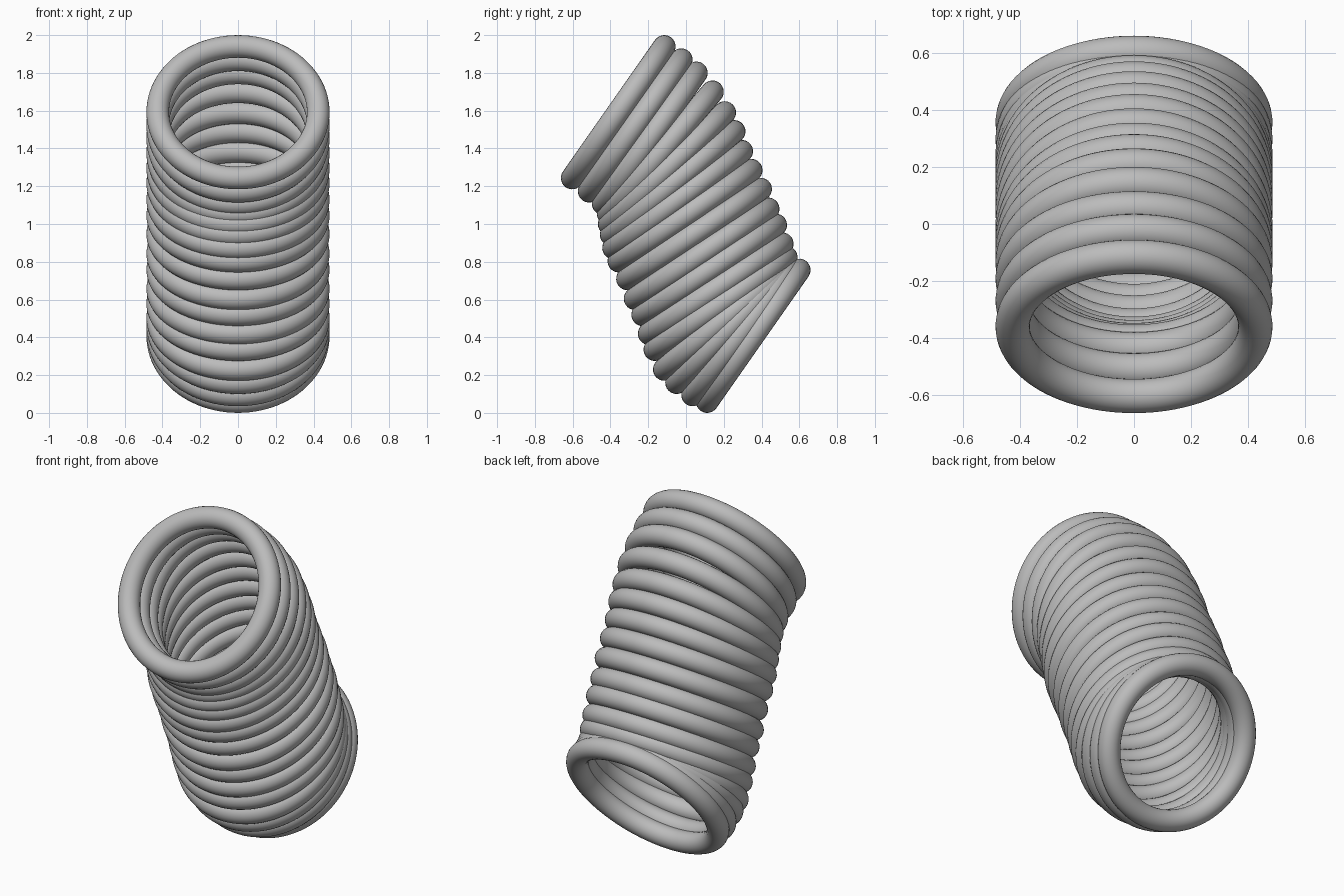
import bpy
from math import radians, cos, sin

cube = bpy.data.objects.get("Cube")
if cube:
    bpy.data.objects.remove(cube, do_unlink=True)

MAJOR, MINOR = 0.425, 0.06

grey = bpy.data.materials.new("spring_grey")
grey.use_nodes = True
colour = (0.5, 0.5, 0.5, 1)
grey.diffuse_color = colour
grey.node_tree.nodes["Principled BSDF"].inputs["Base Color"].default_value = colour

# Back end of each coil (y, z) and its tilt in degrees, from the top down
upper_coils = [(-0.115, 1.94, 55), (-0.025, 1.87, 55), (0.055, 1.80, 54.5),
               (0.14, 1.70, 49.5), (0.205, 1.59, 44), (0.255, 1.49, 40),
               (0.295, 1.385, 37), (0.345, 1.285, 34.5), (0.395, 1.185, 34),
               (0.435, 1.08, 34), (0.475, 0.995, 34)]
# Front end of each coil and its tilt, for the fanned lower end
lower_coils = [(-0.195, 0.42, 34), (-0.165, 0.335, 35), (-0.115, 0.23, 40),
               (-0.05, 0.16, 46), (0.035, 0.095, 52), (0.112, 0.06, 55)]


def coil(number, y, z, tilt, side):
    """Add one ring, given the end of its centre line on one side."""
    a = radians(tilt)
    bpy.ops.mesh.primitive_torus_add(
        major_radius=MAJOR, minor_radius=MINOR,
        major_segments=96, minor_segments=24,
        location=(0, y - side * MAJOR * cos(a), z - side * MAJOR * sin(a)),
        rotation=(a, 0, 0))
    ring = bpy.context.object
    ring.name = f"coil_{number:02d}"
    ring.data.materials.append(grey)
    bpy.ops.object.shade_smooth()


for i, (y, z, tilt) in enumerate(upper_coils):
    coil(i + 1, y, z, tilt, 1)
for i, (y, z, tilt) in enumerate(lower_coils):
    coil(len(upper_coils) + i + 1, y, z, tilt, -1)
